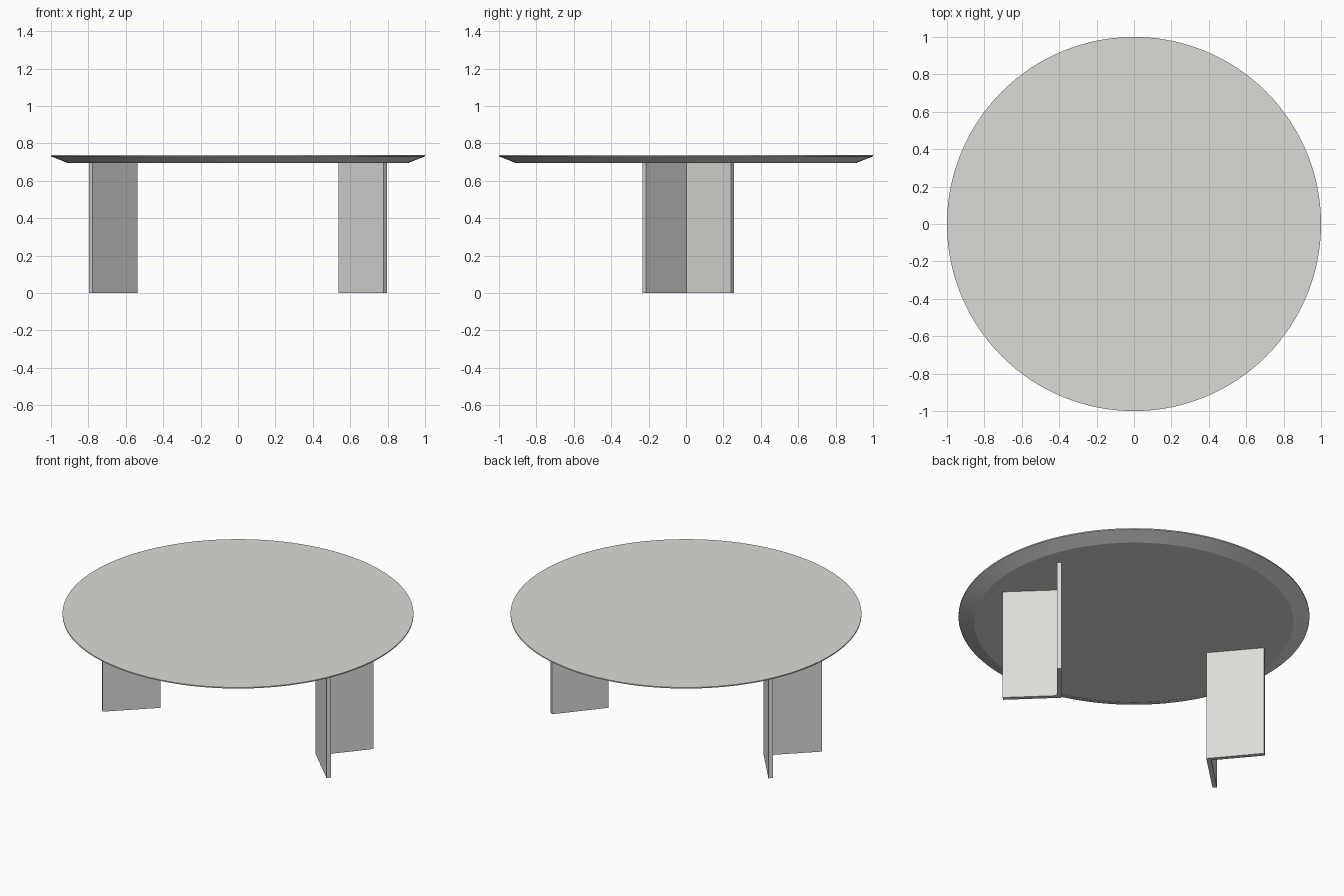
import bpy, bmesh, math
from mathutils import Vector

if "Cube" in bpy.data.objects:
    bpy.data.objects.remove(bpy.data.objects["Cube"])

stone = bpy.data.materials.new("warm_light_grey")
stone.diffuse_color = (0.72, 0.71, 0.685, 1)
stone.use_nodes = True
stone.node_tree.nodes["Principled BSDF"].inputs["Base Color"].default_value = stone.diffuse_color


def finish(name, bm):
    bmesh.ops.recalc_face_normals(bm, faces=bm.faces)
    me = bpy.data.meshes.new(name)
    bm.to_mesh(me)
    bm.free()
    me.materials.append(stone)
    ob = bpy.data.objects.new(name, me)
    bpy.context.collection.objects.link(ob)
    return ob


# Round top: thin vertical rim, wide under-bevel, flat underside
SEG = 128
bm = bmesh.new()
rings = []
for r, z in [(0.91, 0.695), (1.0, 0.731), (1.0, 0.738)]:
    rings.append([bm.verts.new((r * math.cos(2 * math.pi * i / SEG),
                                r * math.sin(2 * math.pi * i / SEG), z))
                  for i in range(SEG)])
for a, b in zip(rings, rings[1:]):
    for i in range(SEG):
        j = (i + 1) % SEG
        bm.faces.new((a[i], a[j], b[j], b[i]))
bm.faces.new(rings[0])
bm.faces.new(rings[-1])
top = finish("table_top", bm)
bpy.context.view_layer.objects.active = top
top.select_set(True)
bpy.ops.object.shade_smooth_by_angle(angle=math.radians(15))


# Folded V-shaped panel leg, opening outwards; side = +1 right, -1 left
def leg(name, side, apex_x=0.538, length=0.335, t=0.026, height=0.697):
    a1, a2 = math.radians(50), math.radians(-44)
    d1 = Vector((math.cos(a1), math.sin(a1)))
    d2 = Vector((math.cos(a2), math.sin(a2)))
    n1 = Vector((d1.y, -d1.x))            # inward normals of both arms
    n2 = Vector((-d2.y, d2.x))
    apex = Vector((apex_x, 0))
    inner = apex + (d1 + d2) * (t / math.sin(a1 - a2))
    outline = [apex, apex + d2 * length, apex + d2 * length + n2 * t, inner,
               apex + d1 * length + n1 * t, apex + d1 * length]
    bm = bmesh.new()
    low = [bm.verts.new((side * p.x, p.y, 0)) for p in outline]
    high = [bm.verts.new((side * p.x, p.y, height)) for p in outline]
    bm.faces.new(low)
    bm.faces.new(high)
    for i in range(6):
        j = (i + 1) % 6
        bm.faces.new((low[i], low[j], high[j], high[i]))
    return finish(name, bm)


leg("right_leg", 1)
leg("left_leg", -1)
